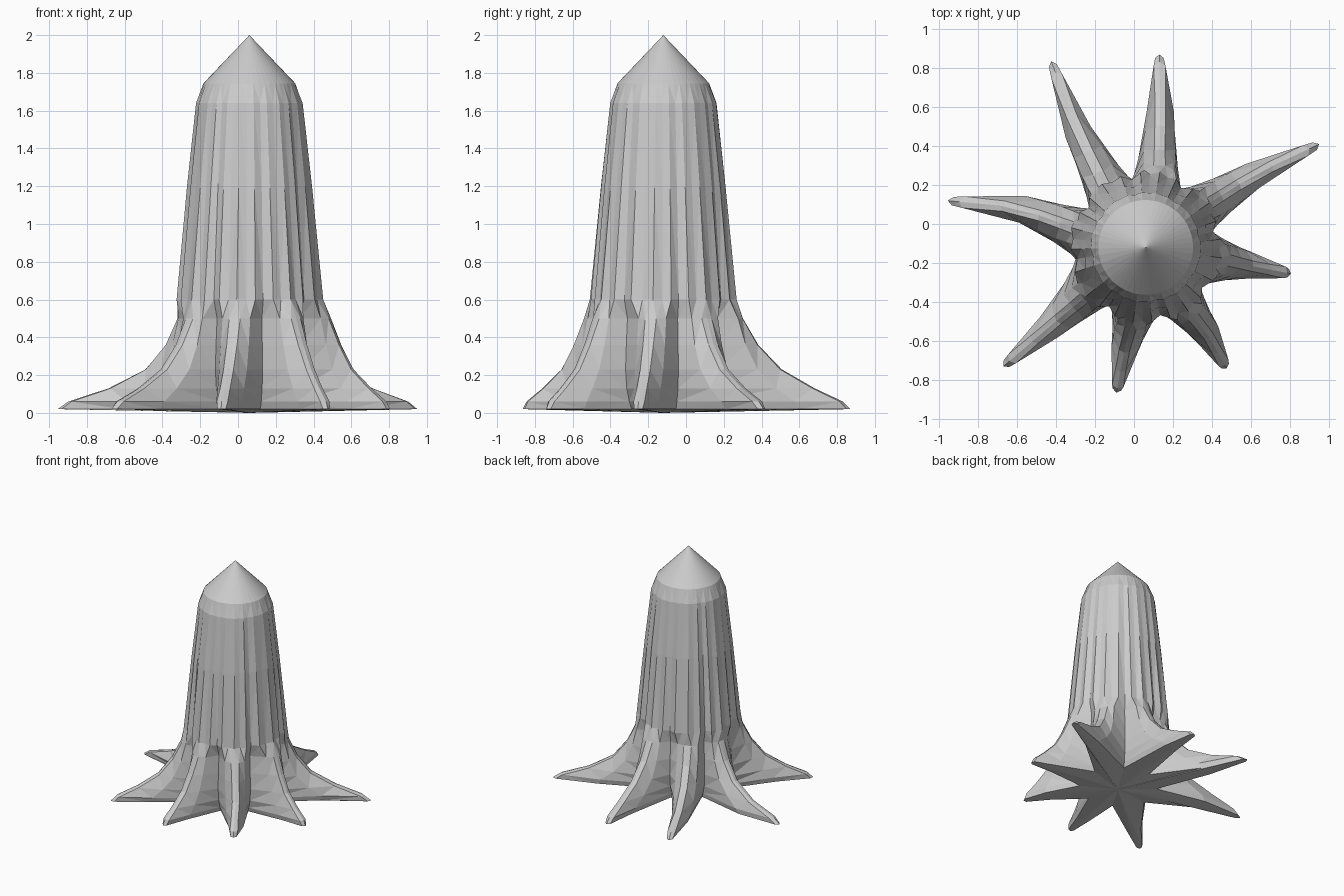
import bpy, bmesh, math
from mathutils import Vector

if "Cube" in bpy.data.objects:
    bpy.data.objects.remove(bpy.data.objects["Cube"])

C = Vector((0.06, -0.12))          # trunk axis

# Roots counter-clockwise: (valley before root, root base, middle, tip)
ROOTS = [
    ((.34, -.32), (.42, -.17), (.60, -.215), (.805, -.255)),
    ((.40, -.04), (.36, .09), (.63, .26), (.95, .41)),
    ((.24, .18), (.13, .25), (.135, .60), (.13, .87)),
    ((-.01, .23), (-.14, .17), (-.30, .50), (-.425, .835)),
    ((-.23, .08), (-.28, -.03), (-.60, .085), (-.955, .12)),
    ((-.30, -.18), (-.22, -.35), (-.45, -.54), (-.67, -.73)),
    ((-.12, -.41), (0, -.47), (-.05, -.65), (-.09, -.865)),
    ((.13, -.45), (.26, -.42), (.38, -.57), (.475, -.74)),
]
ROOTS = [tuple(Vector(p) for p in r) for r in ROOTS]

# Root levels: z, reach along root, edge half width, flank factor, valley scale
LOW = [
    (.02, 1.0, .022, .75, .84),
    (.06, .93, .030, .90, .90),
    (.13, .66, .027, .85, .97),
    (.23, .38, .027, .80, 1.0),
    (.36, .20, .028, .75, .98),
    (.50, .08, .030, .70, .95),
]
# Trunk levels: z, radius, depth of the bark flutes
HIGH = [(.60, .395, .10), (1.20, .335, .06), (1.64, .285, .04), (1.745, .243, 0)]


def along(root, f):
    """Point and side vector at fraction f of a root's centre line."""
    _, base, mid, tip = root
    a, b, t = (base, mid, f * 2) if f < .5 else (mid, tip, f * 2 - 1)
    d = (tip - base).normalized()
    return a.lerp(b, t), Vector((-d.y, d.x))


def low_ring(z, reach, half, flank, vs):
    pts = []
    for r in ROOTS:
        f = reach ** ((r[3] - r[1]).length / .6)
        pts.append(C + (r[0] - C) * vs)
        m, side = along(r, f * .5)
        w = (.115 - .08 * f * .5) * flank
        e, _ = along(r, f * .965)
        t, _ = along(r, f)
        pts += [m - side * w, e - side * half, t, e + side * half, m + side * w]
    return [(p.x, p.y, z) for p in pts]


def angle(p):
    return math.atan2(p.y - C.y, p.x - C.x)


def high_ring(z, rad, flute):
    pts = []
    for i, r in enumerate(ROOTS):
        a0 = angle(r[0])
        ab = angle(r[1])
        a1 = angle(ROOTS[(i + 1) % 8][0])
        ab = a0 + (ab - a0) % math.tau
        a1 = a0 + (a1 - a0) % math.tau
        for k, dip in enumerate((1, .25, .5, 0, .5, .25)):
            a = a0 + (ab - a0) * k / 3 if k < 3 else ab + (a1 - ab) * (k - 3) / 3
            q = rad * (1 - flute * dip)
            pts.append((C.x + q * math.cos(a), C.y + q * math.sin(a), z))
    return pts


# Stump with spreading roots: loft the rings, close with apex and underside
bm = bmesh.new()
rings = [low_ring(*l) for l in LOW] + [high_ring(*h) for h in HIGH]
rings = [[bm.verts.new(p) for p in ring] for ring in rings]
n = len(rings[0])
for lo, hi in zip(rings, rings[1:]):
    for i in range(n):
        j = (i + 1) % n
        bm.faces.new((lo[i], lo[j], hi[j], hi[i]))
apex = bm.verts.new((C.x, C.y, 2))
foot = bm.verts.new((C.x, C.y, 0))
for i in range(n):
    j = (i + 1) % n
    bm.faces.new((rings[-1][i], rings[-1][j], apex))
    bm.faces.new((rings[0][j], rings[0][i], foot))
bmesh.ops.triangulate(bm, faces=[f for f in bm.faces if len(f.verts) > 3])
bmesh.ops.recalc_face_normals(bm, faces=bm.faces)
mesh = bpy.data.meshes.new("tree_stump")
bm.to_mesh(mesh)
bm.free()
bpy.context.collection.objects.link(bpy.data.objects.new("tree_stump", mesh))
